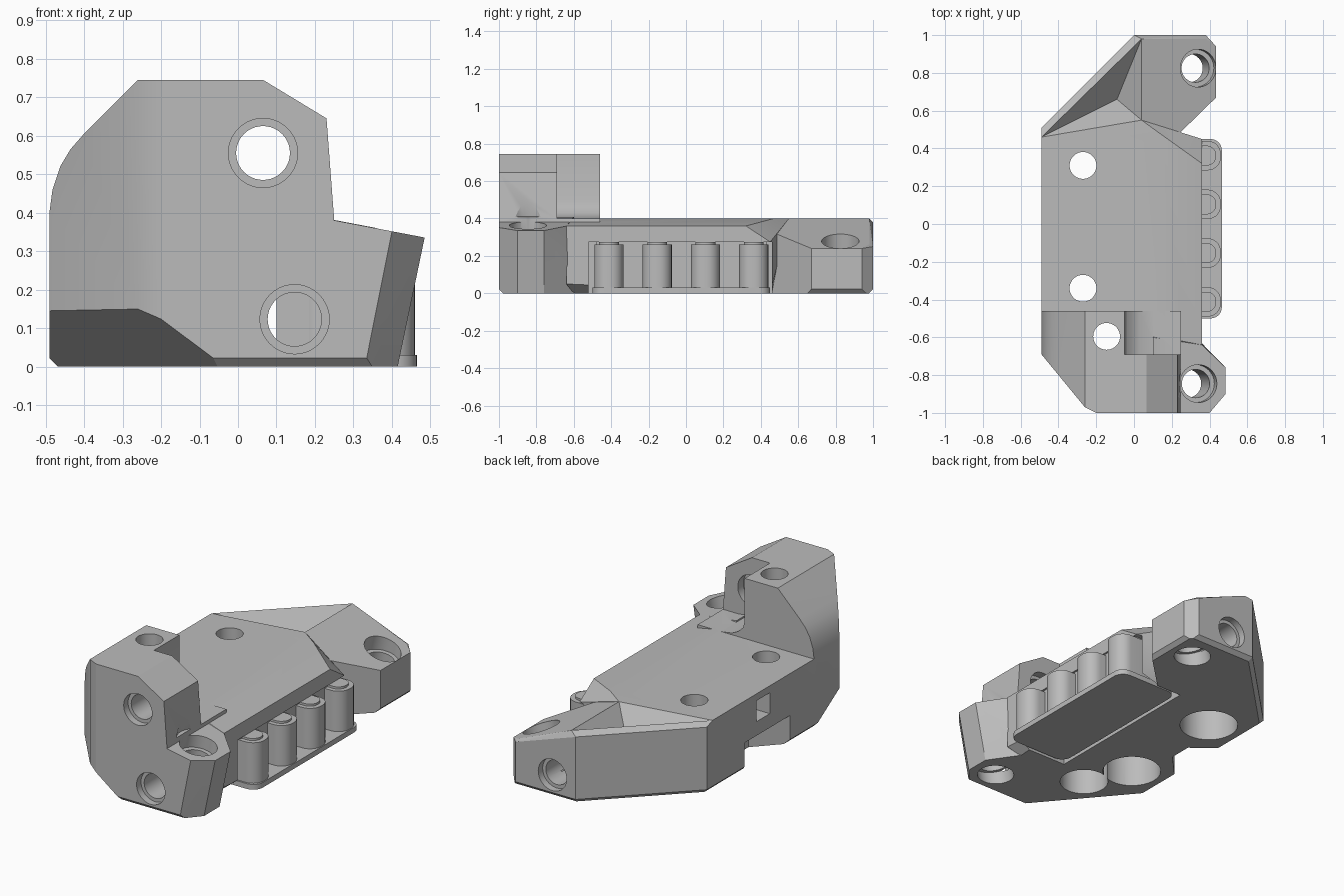
import bpy, bmesh, math
from mathutils import Vector

if "Cube" in bpy.data.objects:
    bpy.data.objects.remove(bpy.data.objects["Cube"], do_unlink=True)

grey = bpy.data.materials.new("plain_grey")
grey.use_nodes = True
grey.diffuse_color = (0.5, 0.5, 0.5, 1)
grey.node_tree.nodes["Principled BSDF"].inputs["Base Color"].default_value = (0.5, 0.5, 0.5, 1)


def finish(bm, name, cuts=()):
    """Trim by (point, normal) planes and turn into an object."""
    for co, no in cuts:
        geom = bm.verts[:] + bm.edges[:] + bm.faces[:]
        res = bmesh.ops.bisect_plane(bm, geom=geom, plane_co=co, plane_no=no,
                                     dist=1e-5, clear_outer=True)
        edges = [e for e in bm.edges if e.is_boundary]
        if edges:
            bmesh.ops.edgenet_fill(bm, edges=edges)
    bmesh.ops.recalc_face_normals(bm, faces=bm.faces[:])
    mesh = bpy.data.meshes.new(name)
    bm.to_mesh(mesh)
    bm.free()
    mesh.materials.append(grey)
    ob = bpy.data.objects.new(name, mesh)
    bpy.context.collection.objects.link(ob)
    return ob


def hull(name, pts, cuts=()):
    bm = bmesh.new()
    for p in pts:
        bm.verts.new(p)
    res = bmesh.ops.convex_hull(bm, input=bm.verts[:])
    loose = [v for v in bm.verts if not v.link_faces]
    bmesh.ops.delete(bm, geom=loose, context='VERTS')
    bmesh.ops.dissolve_limit(bm, angle_limit=0.01, verts=bm.verts[:], edges=bm.edges[:])
    return finish(bm, name, cuts)


def prism(name, pts, axis, lo, hi, cuts=()):
    """Extrude a profile along y (points are x,z) or z (points are x,y)."""
    bm = bmesh.new()
    put = (lambda a, b: (a, lo, b)) if axis == 'y' else (lambda a, b: (a, b, lo))
    face = bm.faces.new([bm.verts.new(put(a, b)) for a, b in pts])
    ext = bmesh.ops.extrude_face_region(bm, geom=[face])
    move = Vector((0, hi - lo, 0)) if axis == 'y' else Vector((0, 0, hi - lo))
    bmesh.ops.translate(bm, vec=move,
                        verts=[g for g in ext["geom"] if isinstance(g, bmesh.types.BMVert)])
    return finish(bm, name, cuts)


def box(name, x, y, z):
    return hull(name, [(a, b, c) for a in x for b in y for c in z])


def drill(p, q, r1, r2=None):
    p, q = Vector(p), Vector(q)
    bm = bmesh.new()
    bmesh.ops.create_cone(bm, cap_ends=True, segments=40, radius1=r1,
                          radius2=r1 if r2 is None else r2, depth=(q - p).length)
    rot = (q - p).to_track_quat('Z', 'Y').to_matrix()
    bmesh.ops.rotate(bm, verts=bm.verts[:], matrix=rot, cent=(0, 0, 0))
    bmesh.ops.translate(bm, verts=bm.verts[:], vec=(p + q) / 2)
    return finish(bm, "drill_cutter")


def combine(ob, others, op):
    for o in others:
        m = ob.modifiers.new("bool", 'BOOLEAN')
        m.operation, m.solver, m.object = op, 'EXACT', o
        bpy.context.view_layer.update()
        dg = bpy.context.evaluated_depsgraph_get()
        mesh = bpy.data.meshes.new_from_object(ob.evaluated_get(dg))
        ob.modifiers.clear()
        ob.data = mesh
        bpy.data.objects.remove(o, do_unlink=True)


def smooth(ob):
    bpy.ops.object.select_all(action='DESELECT')
    ob.select_set(True)
    bpy.context.view_layer.objects.active = ob
    bpy.ops.object.shade_smooth_by_angle(angle=math.radians(25))


# Trimming planes shared by the body parts
a, b, c = Vector((-.06, -.97, 0)), Vector((-.49, -.46, 0)), Vector((-.49, -.69, .145))
under_no = (b - a).cross(c - a).normalized()
if under_no.z > 0:
    under_no = -under_no
under_cut = (a, under_no)
left_cut = ((-.49, 0, .022), (-1, 0, -1))
front_cut = ((0, -1, .022), (0, -1, -1))

# Long middle slab
body = hull("main_body", [
    (-.49, -.6, 0), (-.49, -.6, .4), (.15, -.6, .4), (.36, -.64, .36), (.36, -.64, .05),
    (.3, -.6, 0), (-.49, .5, 0), (-.49, .46, .4), (.04, .55, .4), (.15, .47, .4),
    (.36, .32, .36), (.36, .45, .275), (.36, .45, 0)], [left_cut, under_cut])

# Tall front block with rounded shoulder and chamfered corner
block = prism("front_block", [
    (-.49, 0), (-.49, .4), (-.482, .46), (-.462, .52), (-.435, .565), (-.4, .605),
    (-.26, .745), (.065, .745), (.23, .645), (.25, .38), (.25, 0)], 'y', -1, -.46,
    [((-.49, -.69, 0), (-.28, -.23, 0)), ((-.2, -1, 0), (-.03, -.06, 0)),
     left_cut, front_cut, under_cut])
combine(block, [box("step_cutter", (-.05, .6), (-.69, -.3), (.4, 1))], 'DIFFERENCE')

# Leaning screw pad beside the block
outline = [(.1, -1), (.4, -1), (.485, -.9), (.485, -.76), (.36, -.64), (.1, -.6)]
lower = [(x - (.07 if x > .2 else 0), y) for x, y in outline[:4]] + [(.25, -.52), (.1, -.52)]
pad = hull("front_pad",
           [(x, y, .38 - (x - .25) * .19) for x, y in outline] +
           [(x, y, 0) for x, y in lower], [front_cut])

# Faceted rear end
rear_plan = [(-.49, .45), (-.49, .51), (0, 1), (.38, 1), (.435, .94), (.435, .67), (.22, .46)]
rear = hull("rear_end", [(x, y, 0) for x, y in rear_plan] + [
    (-.49, .46, .4), (-.49, .51, .38), (0, 1, .38), (.04, .98, .4), (.04, .55, .4),
    (.38, 1, .25), (.38, .98, .262), (.435, .94, .24), (.435, .67, .24), (.22, .46, .327)],
    [((0, 1, .022), (0, 1, -1)), ((0, 1, .022), (-.7, .7, -1)),
     ((.435, 0, .022), (1, 0, -1)), left_cut])

# Fillet between block and slab
fillet = prism("fillet", [(-.06, .39), (-.06, .5), (-.05, .5), (-.04, .46), (-.01, .43),
                          (.03, .41), (.1, .4), (.1, .39)], 'y', -.7, -.46)
combine(body, [block, pad, rear, fillet], 'UNION')

# Recess for the rack, side notch, side slot, rear pit
pit_rim = [(-.49, .46), (.04, .55), (.04, .98)]
cutters = [
    box("recess", (.06, .7), (-.52, .46), (-.1, .275)),
    prism("notch", [(-.6, -.3), (-.49, -.24), (-.34, -.08), (-.34, .05), (-.49, .17), (-.6, .2)],
          'z', -.1, .16),
    box("slot", (-.6, -.4), (-.06, .06), (.24, .36)),
    hull("pit", [(x, y, z) for x, y in pit_rim for z in (.4, .45)] + [(-.09, .66, .23)]),
]

# Upright holes with wide counterbores underneath
for x, y, top, wide, depth in [(-.27, .31, .5, .157, .25), (-.27, -.34, .5, .157, .25),
                               (-.145, -.595, .9, .13, .25)]:
    cutters += [drill((x, y, -.1), (x, y, top), .071), drill((x, y, -.1), (x, y, depth), wide)]

# Leaning screw holes
for y, z, lean in [(-.845, .36, .19), (.825, .28, .22)]:
    top = Vector((.34, y, z))
    axis = Vector((lean, 0, 1)).normalized()
    cutters += [drill(top - axis * .6, top + axis * .2, .075),
                drill(top - axis * .07, top + axis * .1, .1),
                drill(top - axis * .6, top - axis * (z - .05), .098)]
    if y < 0:
        cutters.append(drill(top + axis * .03, top + axis * .5, .12))

# Holes along y with chamfered mouths
for x, z, y0, y1 in [(.065, .555, -1, -.6), (.147, .123, -1, -.45), (.147, .123, 1, .4)]:
    s = 1 if y0 > 0 else -1
    cutters += [drill((x, y0 + s * .1, z), (x, y1, z), .07),
                drill((x, y0 + s * .02, z), (x, y0 - s * .04, z), .09)]
cutters.append(drill((.065, -.74, .555), (.065, -.6, .555), .09))
combine(body, cutters, 'DIFFERENCE')
smooth(body)


def rounded(x0, x1, y0, y1, r, square_back=False):
    pts = []
    for cx, cy, start in [(x1 - r, y1 - r, 0), (x0 + r, y1 - r, 90),
                          (x0 + r, y0 + r, 180), (x1 - r, y0 + r, 270)]:
        for k in range(8):
            t = math.radians(start + k * 90 / 7)
            pts.append((cx + r * math.cos(t), cy + r * math.sin(t)))
    return pts


# Rack: floor plate, back wall and four rounded posts
smooth(prism("rack_plate", rounded(.08, .465, -.5, .45, .06), 'z', 0, .03))
box("rack_wall", (.1, .35), (-.48, .43), (.03, .274))
for i in range(4):
    y = -.412 + i * .258
    smooth(prism("rack_post", rounded(.15, .46, y - .078, y + .078, .07), 'z', .03, .262))
    smooth(prism("rack_post_cap", rounded(.17, .435, y - .053, y + .053, .05), 'z', .26, .274))
